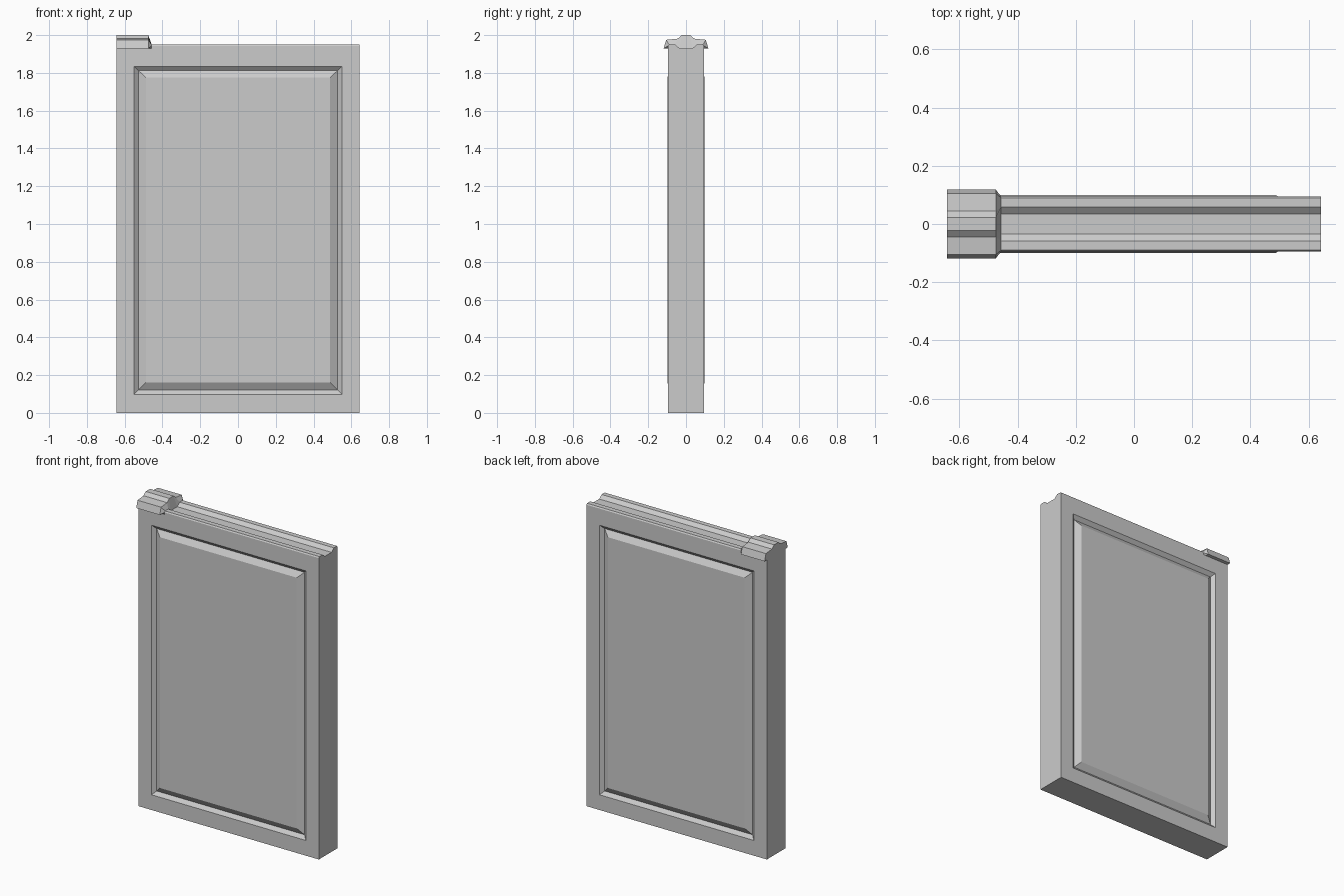
import bpy, bmesh

if "Cube" in bpy.data.objects:
    bpy.data.objects.remove(bpy.data.objects["Cube"])

W = 0.643      # half width
T = 0.095      # half thickness
LEDGE = 1.93   # height where the moulded top starts

bm = bmesh.new()


def section(x, half):
    """Moulded top cross-section at x, mirrored in y, ending on the slab sides."""
    pts = [(T, LEDGE)] + half
    full = [(-y, z) for y, z in pts] + [(y, z) for y, z in reversed(pts)]
    return [bm.verts.new((x, y, z)) for y, z in full]


cap = [(0.118, LEDGE), (0.105, 1.975), (0.044, 1.981), (0.022, 2.0)]
rail = [(T, LEDGE + 0.012), (0.09, 1.95), (0.058, 1.95), (0.034, 1.93)]

# Moulded top: raised cap at the left, short taper, then the grooved rail
stations = [section(-W, cap), section(-0.475, cap), section(-0.457, rail), section(W, rail)]
for a, b in zip(stations, stations[1:]):
    for i in range(len(a) - 1):
        bm.faces.new((a[i], a[i + 1], b[i + 1], b[i]))

# Slab bottom and ends
feet = {(sx, sy): bm.verts.new((sx * W, sy * T, 0)) for sx in (-1, 1) for sy in (-1, 1)}
bm.faces.new([feet[k] for k in ((-1, -1), (1, -1), (1, 1), (-1, 1))])
bm.faces.new([feet[-1, 1], feet[-1, -1]] + stations[0])
bm.faces.new([feet[1, 1], feet[1, -1]] + stations[-1])


def rect(hx, z0, z1, y):
    return [bm.verts.new(p) for p in ((-hx, y, z0), (hx, y, z0), (hx, y, z1), (-hx, y, z1))]


# Front and back: frame, V groove and raised field
for s in (-1, 1):
    top = [st[0] if s < 0 else st[-1] for st in stations]
    rings = [
        [feet[-1, s], feet[1, s], top[-1], top[0]],
        rect(0.55, 0.098, 1.835, s * T),
        rect(0.527, 0.121, 1.812, s * (T - 0.02)),
        rect(0.488, 0.16, 1.776, s * 0.099),
    ]
    for k, (a, b) in enumerate(zip(rings, rings[1:])):
        for i in range(4):
            j = (i + 1) % 4
            edge = list(reversed(top)) if k == 0 and i == 2 else [a[i], a[j]]
            bm.faces.new(edge + [b[j], b[i]])
    bm.faces.new(rings[-1])

bmesh.ops.remove_doubles(bm, verts=bm.verts, dist=1e-5)
bmesh.ops.recalc_face_normals(bm, faces=bm.faces)
mesh = bpy.data.meshes.new("wall_panel")
bm.to_mesh(mesh)
bm.free()
bpy.context.collection.objects.link(bpy.data.objects.new("wall_panel", mesh))
